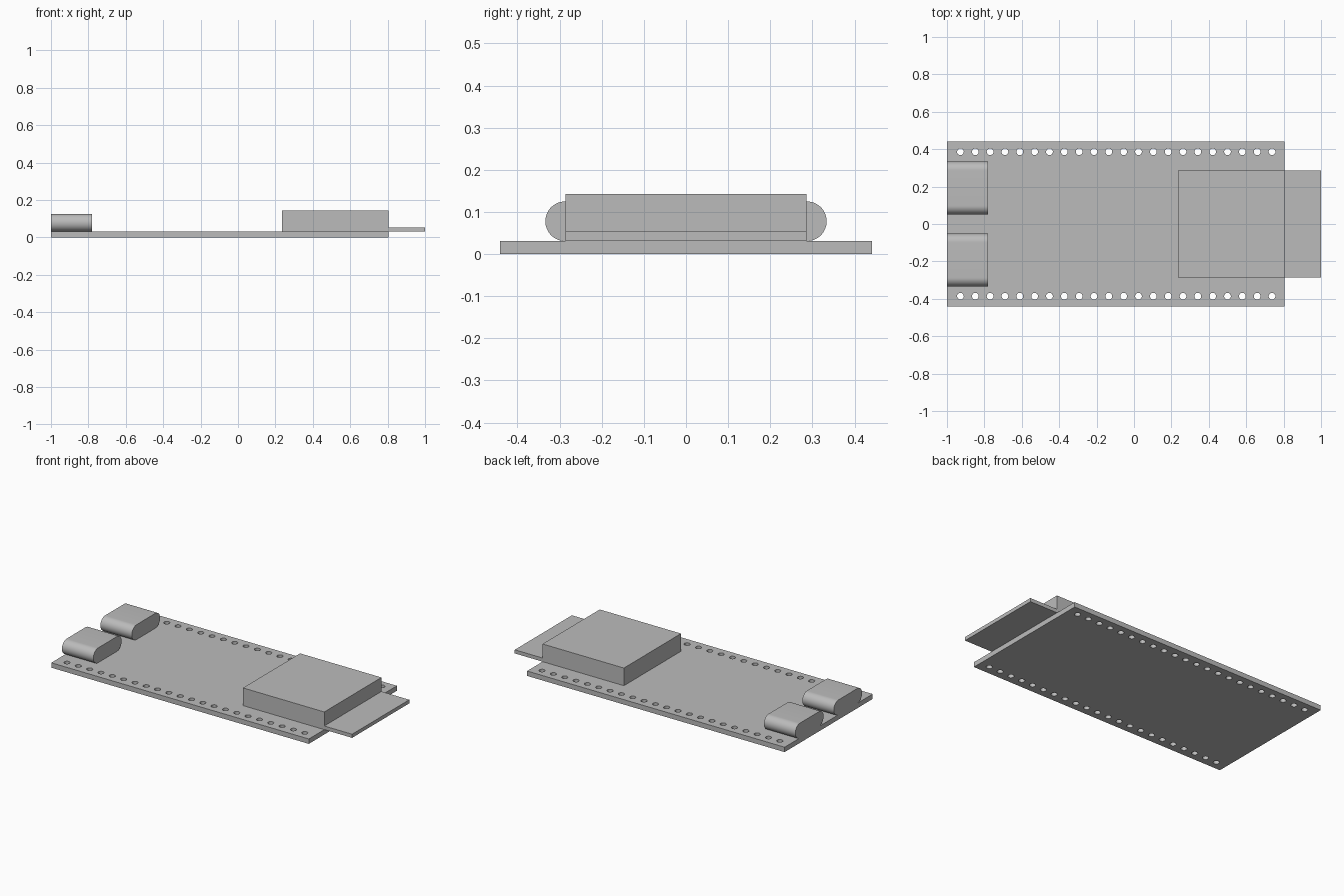
import bpy, bmesh, math
from mathutils import Matrix

cube = bpy.data.objects.get("Cube")
if cube:
    bpy.data.objects.remove(cube, do_unlink=True)

grey = bpy.data.materials.new("light grey")
grey.use_nodes = True
COLOUR = (0.5, 0.5, 0.5, 1)
grey.diffuse_color = COLOUR
grey.node_tree.nodes["Principled BSDF"].inputs["Base Color"].default_value = COLOUR

BOARD_TOP = 0.031


def add_object(name, bm):
    bmesh.ops.recalc_face_normals(bm, faces=bm.faces)
    mesh = bpy.data.meshes.new(name)
    bm.to_mesh(mesh)
    bm.free()
    mesh.materials.append(grey)
    obj = bpy.data.objects.new(name, mesh)
    bpy.context.collection.objects.link(obj)
    return obj


def box(name, low, high):
    size = [h - l for l, h in zip(low, high)]
    centre = [(h + l) / 2 for l, h in zip(low, high)]
    bm = bmesh.new()
    bmesh.ops.create_cube(bm, size=1)
    bmesh.ops.scale(bm, vec=size, verts=bm.verts)
    bmesh.ops.translate(bm, vec=centre, verts=bm.verts)
    return add_object(name, bm)


def smooth(obj):
    bpy.ops.object.select_all(action='DESELECT')
    obj.select_set(True)
    bpy.context.view_layer.objects.active = obj
    bpy.ops.object.shade_smooth_by_angle(angle=math.radians(30))


# Rounded connector: a stadium section drawn in y/z and extruded along x
def connector(name, y_centre, x0=-1.0, x1=-0.78, z0=BOARD_TOP, z1=0.125, width=0.283):
    radius = (z1 - z0) / 2
    offset = width / 2 - radius
    steps = 24
    bm = bmesh.new()
    ring = []
    for side in (1, -1):
        for i in range(steps + 1):
            a = -math.pi / 2 + math.pi * i / steps
            y = y_centre + side * (offset + radius * math.cos(a))
            ring.append(bm.verts.new((x0, y, z0 + radius + side * radius * math.sin(a))))
    end = bm.faces.new(ring)
    extruded = bmesh.ops.extrude_face_region(bm, geom=[end], use_keep_orig=True)
    moved = [v for v in extruded["geom"] if isinstance(v, bmesh.types.BMVert)]
    bmesh.ops.translate(bm, vec=(x1 - x0, 0, 0), verts=moved)
    smooth(add_object(name, bm))


# Circuit board with two rows of pin holes
board = box("circuit_board", (-1, -0.441, 0), (0.805, 0.441, BOARD_TOP))
HOLES, FIRST, LAST = 22, -0.928, 0.738
bm = bmesh.new()
for y in (-0.386, 0.386):
    for i in range(HOLES):
        x = FIRST + (LAST - FIRST) * i / (HOLES - 1)
        bmesh.ops.create_cone(bm, cap_ends=True, segments=24, radius1=0.018, radius2=0.018,
                              depth=0.2, matrix=Matrix.Translation((x, y, 0)))
cutter = add_object("pin_hole_cutter", bm)
cutter.hide_render = True
cut = board.modifiers.new("pin_holes", 'BOOLEAN')
cut.operation = 'DIFFERENCE'
cut.solver = 'EXACT'
cut.object = cutter
bpy.context.view_layer.objects.active = board
bpy.ops.object.modifier_apply(modifier=cut.name)
bpy.data.objects.remove(cutter, do_unlink=True)
smooth(board)

# Connectors at the right end
for name, side in (("back_connector", 1), ("front_connector", -1)):
    connector(name, side * 0.1925)

# Radio module and the antenna plate that overhangs the left end
box("module_can", (0.235, -0.286, BOARD_TOP), (0.805, 0.286, 0.143))
box("antenna_plate", (0.805, -0.286, BOARD_TOP), (1, 0.286, 0.054))
